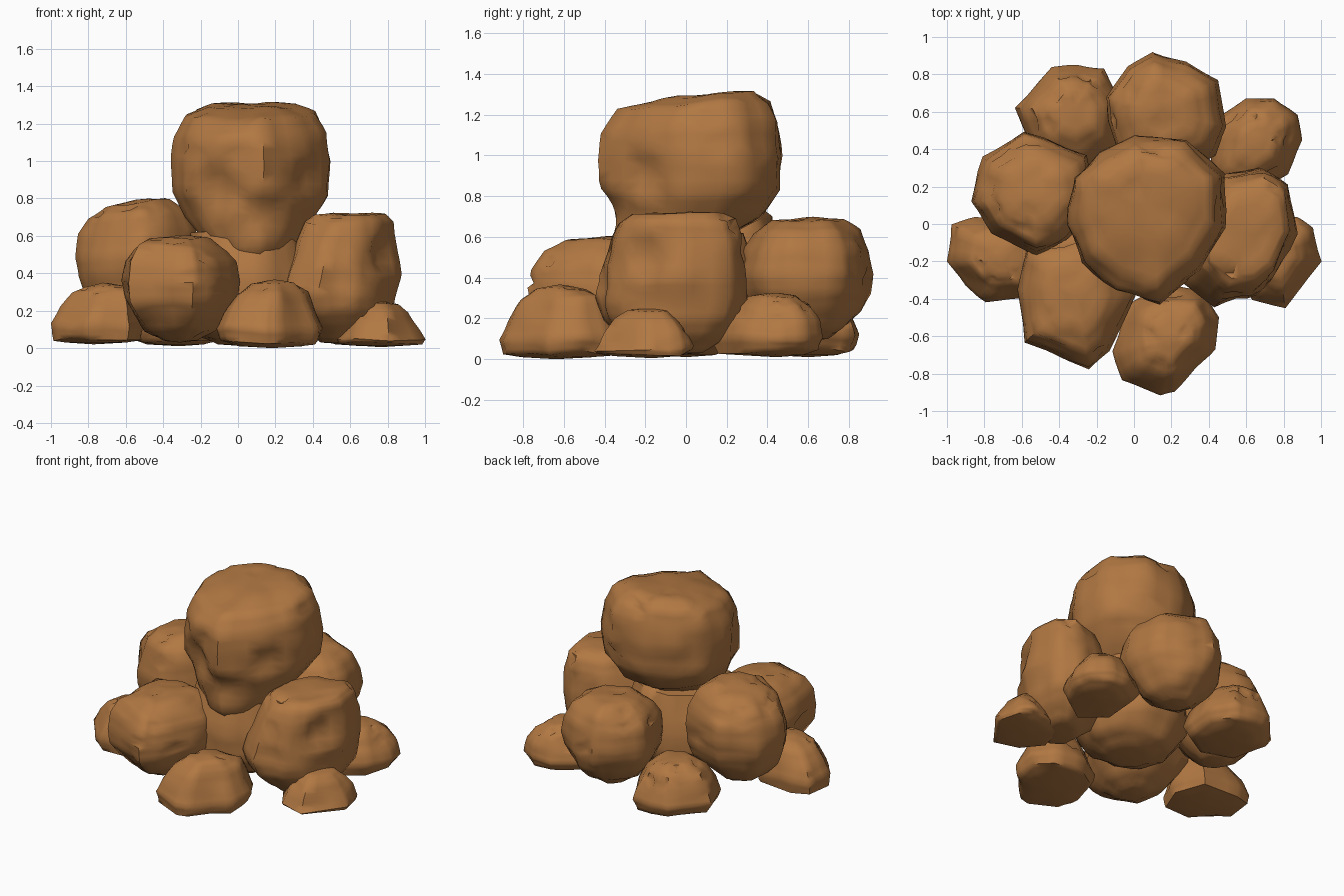
import bpy, bmesh, math, random
from mathutils import Vector, noise

random.seed(7)

cube = bpy.data.objects.get("Cube")
if cube:
    bpy.data.objects.remove(cube, do_unlink=True)

brown = bpy.data.materials.new("earth brown")
brown.use_nodes = True
COLOUR = (0.44, 0.187, 0.055, 1)
brown.diffuse_color = COLOUR
brown.node_tree.nodes["Principled BSDF"].inputs["Base Color"].default_value = COLOUR

# Stacks of (height, scale, shift x, shift y) shared by similar stones
LOW = [(0, .55), (.07, .88), (.3, 1), (.55, .9), (.82, .7), (1, .42)]
MID = [(0, .28), (.1, .6), (.24, .82), (.4, .96), (.56, 1), (.75, .94), (.9, .79), (1, .52)]


def rock(name, outline, z0, z1, stack, tilt=(0, 0), chips=8, hollows=()):
    """Loft a plan outline through a stack of scaled rings, then weather it."""
    pts = [Vector(p) for p in outline]
    mid = sum(pts, Vector((0, 0))) / len(pts)
    bm = bmesh.new()
    rings = []
    for h, s, *shift in stack:
        off = mid + Vector(shift or (0, 0))
        ring = []
        for p in pts:
            q = off + (p - mid) * s
            lift = max(0, h - .4) * (q - mid).dot(Vector(tilt))
            wobble = random.uniform(-.015, .015) if 0 < h < 1 else 0
            ring.append(bm.verts.new((q.x, q.y, z0 + h * (z1 - z0) + lift + wobble)))
        rings.append(ring)
    n = len(pts)
    for a, b in zip(rings, rings[1:]):
        for i in range(n):
            j = (i + 1) % n
            bm.faces.new((a[i], a[j], b[j], b[i]))
    # Fan caps
    for ring, rise in ((rings[0], -.01), (rings[-1], .015)):
        c = sum((v.co for v in ring), Vector((0, 0, 0))) / n
        tip = bm.verts.new(c + Vector((0, 0, rise)))
        for i in range(n):
            bm.faces.new((ring[i], ring[(i + 1) % n], tip))
    bmesh.ops.recalc_face_normals(bm, faces=bm.faces[:])
    bmesh.ops.subdivide_edges(bm, edges=bm.edges[:], cuts=2, use_grid_fill=True)
    bmesh.ops.triangulate(bm, faces=bm.faces[:])
    bm.normal_update()

    # Uneven surface, broad hollows and small chips
    for v in bm.verts:
        if v.co.z > z0 + .03:
            v.co += v.normal * noise.noise(v.co * 6) * .018
    for centre, radius, depth in hollows:
        for v in bm.verts:
            d = (v.co - Vector(centre)).length / radius
            if d < 1:
                v.co -= v.normal * depth * (1 - d * d)
    upper = [v for v in bm.verts if v.co.z > (z0 + z1) / 2]
    for v in random.sample(upper, chips):
        v.co -= v.normal * random.uniform(.01, .03)

    bmesh.ops.recalc_face_normals(bm, faces=bm.faces[:])
    mesh = bpy.data.meshes.new(name)
    bm.to_mesh(mesh)
    bm.free()
    mesh.materials.append(brown)
    ob = bpy.data.objects.new(name, mesh)
    bpy.context.collection.objects.link(ob)
    bpy.ops.object.select_all(action='DESELECT')
    ob.select_set(True)
    bpy.context.view_layer.objects.active = ob
    bpy.ops.object.shade_smooth_by_angle(angle=math.radians(58))


# Top boulder, narrowing to a low point at its front
rock("top_boulder",
     [(0, .47), (.28, .45), (.48, .27), (.49, -.02), (.36, -.25), (.14, -.44),
      (-.1, -.37), (-.28, -.21), (-.36, 0), (-.32, .25), (-.18, .38)],
     .45, 1.29,
     [(0, .24, .05, -.2), (.12, .52, .02, -.15), (.3, .82, 0, -.03), (.45, .97),
      (.65, 1), (.82, .95), (.94, .82, 0, .02), (1, .56, .02, .06)],
     tilt=(.02, .14), chips=12,
     hollows=[((-.14, -.38, .85), .17, .08), ((.14, -.42, .72), .14, .04),
              ((-.04, -.4, 1.02), .1, .03), ((.4, -.24, .9), .14, .06)])

# Hidden core carrying the boulder
rock("core_rock",
     [(.04 + .37 * math.cos(a * math.tau / 10), .37 * math.sin(a * math.tau / 10))
      for a in range(10)], .02, .62,
     [(0, .4), (.1, .75), (.3, 1), (.6, 1), (1, .8)], chips=0)

# Middle tier
rock("right_middle_rock",
     [(-.59, .5), (-.25, .37), (-.2, .1), (-.35, -.08), (-.52, -.17),
      (-.76, -.05), (-.87, .12), (-.81, .36)], .13, .78, MID, tilt=(.2, 0), chips=14)
rock("front_middle_rock",
     [(-.62, -.35), (-.58, -.12), (-.3, -.02), (-.05, -.1), (.01, -.38),
      (-.13, -.68), (-.24, -.78), (-.58, -.63)], .04, .59, MID, chips=14)
rock("left_middle_rock",
     [(.69, .31), (.83, .22), (.87, -.05), (.75, -.3), (.63, -.4), (.45, -.43),
      (.27, -.3), (.24, 0), (.45, .27)], .03, .71,
     [(0, .4), (.12, .7), (.24, .9, -.01, -.01), (.38, 1, -.02, -.01), (.55, .98),
      (.8, .87, .02, .02), (.95, .77, .03, .02), (1, .62, .03, .02)],
     chips=12, hollows=[((.8, -.22, .5), .12, .05), ((.55, -.4, .35), .12, .03)])
rock("back_middle_rock",
     [(.1, .92), (.28, .87), (.45, .77), (.49, .52), (.43, .37), (.15, .25),
      (-.08, .36), (-.14, .55), (-.15, .68), (-.03, .84)], .1, .68, MID)

# Ground tier
rock("back_ground_rock",
     [(-.63, .62), (-.44, .84), (-.3, .85), (-.16, .83), (-.07, .65), (-.08, .4),
      (-.3, .27), (-.53, .37)], .02, .36, LOW)
rock("back_left_ground_rock",
     [(.6, .67), (.75, .68), (.87, .58), (.9, .45), (.82, .27), (.6, .12),
      (.4, .24), (.42, .55)], .02, .31, LOW)
rock("left_ground_rock",
     [(.87, .03), (.96, -.02), (1, -.2), (.81, -.45), (.63, -.41), (.53, -.25),
      (.58, -.05), (.75, .02)], .015, .24,
     [(0, .65), (.06, .94), (.16, 1), (.45, .85), (.8, .65), (1, .42)], chips=5)
rock("right_ground_rock",
     [(-.98, 0), (-.85, .04), (-.58, .02), (-.5, -.2), (-.58, -.4), (-.79, -.41),
      (-.9, -.33), (-1, -.2)], .03, .33,
     [(0, .65), (.06, .94), (.3, 1), (.6, .86, .02, 0), (.9, .66, .04, 0),
      (1, .42, .05, 0)], tilt=(.1, 0), chips=5)
rock("front_ground_rock",
     [(.13, -.33), (.37, -.35), (.45, -.5), (.43, -.67), (.33, -.77), (.22, -.9),
      (.14, -.92), (-.07, -.84), (-.12, -.68), (-.03, -.43)], .01, .345,
     [(0, .6), (.06, .92), (.28, 1), (.55, .86), (.85, .68, .01, .02),
      (1, .42, .01, .02)], chips=6)
